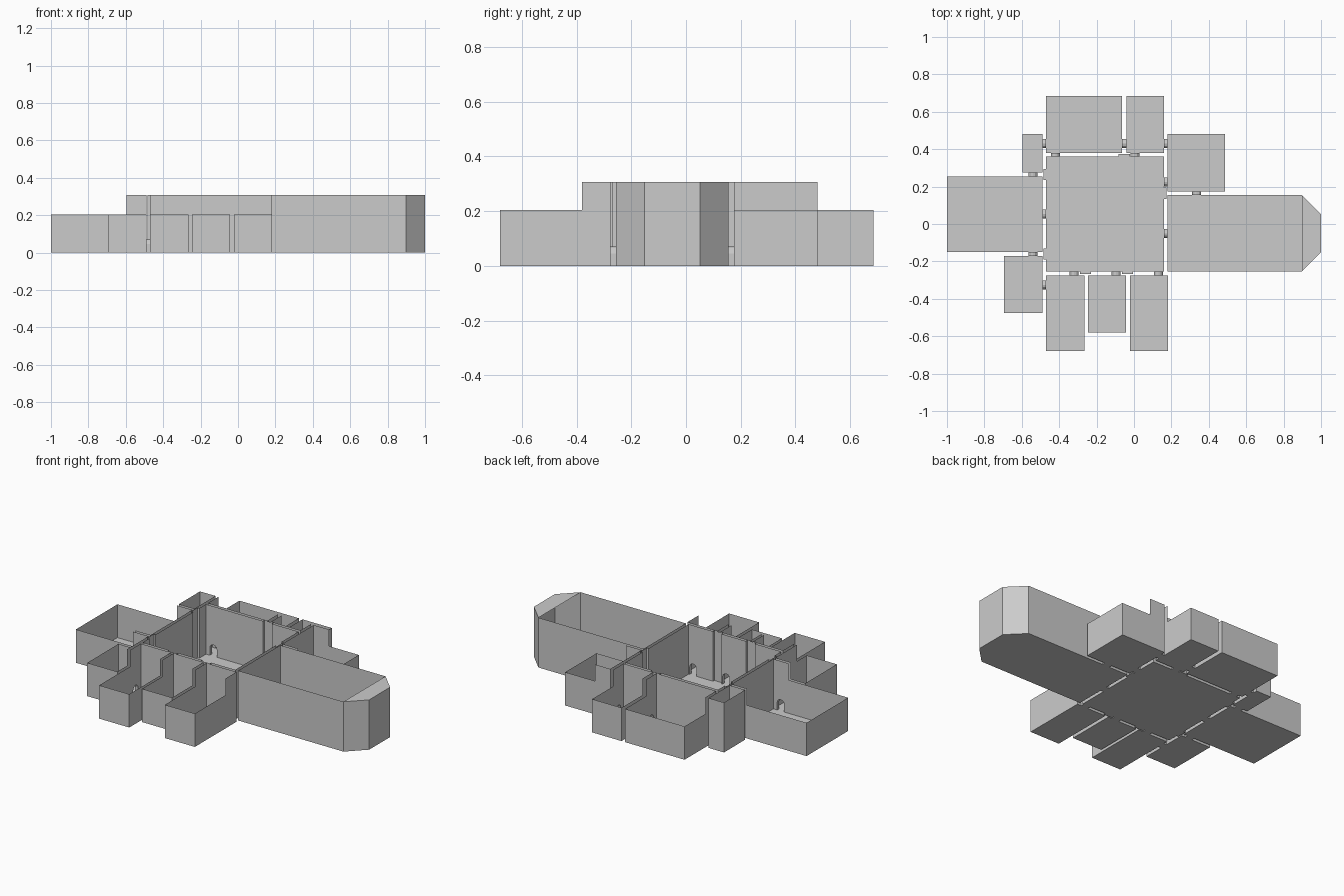
import bpy
import math

if "Cube" in bpy.data.objects:
    bpy.data.objects.remove(bpy.data.objects["Cube"])

LOW, TALL = 0.205, 0.307            # wall heights
TX, TY = (-0.595, 0.285), (-0.38, 0.48)   # zone around the hall where walls are tall
DOOR_R, DOOR_SPRING = 0.024, 0.046  # arched doorway half width and spring height
EPS = 1e-4

# Doorways: axis of passage, start, end, centre on the other axis
DOORS = [
    ('x', -0.49, -0.47, 0.43), ('x', -0.49, -0.47, 0.053), ('x', -0.49, -0.47, -0.325),
    ('x', 0.16, 0.18, 0.43), ('x', 0.16, 0.18, 0.225), ('x', 0.16, 0.18, -0.05),
    ('x', -0.065, -0.04, 0.43),
    ('y', 0.36, 0.38, -0.42), ('y', 0.36, 0.38, 0.005),
    ('y', 0.255, 0.275, -0.54), ('y', -0.17, -0.15, -0.54),
    ('y', -0.275, -0.255, -0.32), ('y', -0.275, -0.255, -0.095), ('y', -0.275, -0.255, 0.13),
    ('y', 0.155, 0.175, 0.335),
]


def arch(c):
    """Doorway outline as (along, height), left foot to right foot."""
    pts = [(c - DOOR_R, 0)]
    for i in range(7):
        a = math.pi * (1 - i / 6)
        pts.append((c + DOOR_R * math.cos(a), DOOR_SPRING + DOOR_R * math.sin(a)))
    return pts + [(c + DOOR_R, 0)]


def make(name, verts, faces):
    me = bpy.data.meshes.new(name)
    me.from_pydata(verts, [], faces)
    me.update()
    ob = bpy.data.objects.new(name, me)
    bpy.context.collection.objects.link(ob)
    return ob


def wall(p, q, all_tall):
    """Outline of one wall: floor line with arched openings, stepped top."""
    length = math.dist(p, q)
    d = ((q[0] - p[0]) / length, (q[1] - p[1]) / length)
    out = [(0, 0)]
    holes = []
    for axis, a0, a1, c in DOORS:
        n = 0 if axis == 'x' else 1       # coordinate that is constant on the wall
        if abs(d[n]) > EPS or not a0 - EPS < p[n] < a1 + EPS:
            continue
        s = (c - p[1 - n]) * d[1 - n]
        if DOOR_R < s < length - DOOR_R:
            holes.append(s)
    for s in sorted(holes):
        out += arch(s)
    out.append((length, 0))
    # split the top where it crosses the tall zone
    cuts = {0.0, length}
    for k, zone in enumerate((TX, TY)):
        for lim in zone:
            if abs(d[k]) > EPS:
                s = (lim - p[k]) / d[k]
                if EPS < s < length - EPS:
                    cuts.add(s)
    cuts = sorted(cuts)
    top = []
    for s0, s1 in zip(cuts, cuts[1:]):
        m = (s0 + s1) / 2
        x, y = p[0] + d[0] * m, p[1] + d[1] * m
        tall = all_tall or (TX[0] - EPS < x < TX[1] + EPS and TY[0] - EPS < y < TY[1] + EPS)
        h = TALL if tall else LOW
        if top and top[-1][1] == h:
            top.pop()
            top.append((s1, h))
        else:
            top += [(s0, h), (s1, h)]
    out += reversed(top)
    return [(p[0] + d[0] * s, p[1] + d[1] * s, z) for s, z in out]


def room(name, outline, all_tall=False):
    """Floor plus thin walls around a counter-clockwise outline."""
    verts = [(x, y, 0) for x, y in outline]
    faces = [list(range(len(verts)))]
    for p, q in zip(outline, outline[1:] + outline[:1]):
        w = wall(p, q, all_tall)
        faces.append(list(range(len(verts), len(verts) + len(w))))
        verts += w
    return make(name, verts, faces)


def rect(x0, x1, y0, y1):
    return [(x0, y0), (x1, y0), (x1, y1), (x0, y1)]


# Central hall with small wall jogs where neighbouring rooms meet
def side(start, axis, sign, centres, out):
    pts = [start]
    for c in centres:
        for along, off in ((-0.03, 0), (-0.03, 0.013), (0.03, 0.013), (0.03, 0)):
            v = c + along * sign
            pts.append((v, start[1] + out * off) if axis == 'x' else (start[0] + out * off, v))
    return pts


hall = (side((-0.47, -0.255), 'x', 1, [-0.26, -0.035], -1)
        + side((0.16, -0.255), 'y', 1, [0.165], 1)
        + side((0.16, 0.36), 'x', -1, [-0.052], 1)
        + side((-0.47, 0.36), 'y', -1, [0.265, -0.16], -1))
room("central_hall", hall, True)

# Side rooms
for name, r in {
    "west_room": (-1.0, -0.49, -0.15, 0.255),
    "northwest_closet": (-0.595, -0.49, 0.275, 0.48),
    "southwest_room": (-0.695, -0.49, -0.475, -0.17),
    "north_room_large": (-0.47, -0.065, 0.38, 0.685),
    "north_room_small": (-0.04, 0.16, 0.38, 0.685),
    "northeast_room": (0.18, 0.487, 0.175, 0.48),
    "south_room_left": (-0.47, -0.265, -0.68, -0.275),
    "south_room_middle": (-0.247, -0.043, -0.58, -0.275),
    "south_room_right": (-0.022, 0.182, -0.68, -0.275),
}.items():
    room(name, rect(*r))

# Long east room with chamfered end and its cap
apse = [(0.897, -0.255), (1.0, -0.152), (1.0, 0.052), (0.897, 0.155)]
room("east_room", [(0.18, -0.255)] + apse + [(0.18, 0.155)], True)
make("east_end_cap", [(x, y, TALL) for x, y in apse], [[0, 1, 2, 3]])

# Arched passages joining the rooms
for axis, a0, a1, c in DOORS:
    prof = arch(c)
    n = len(prof)
    verts = [(a, s, z) if axis == 'x' else (s, a, z) for a in (a0, a1) for s, z in prof]
    make("passage", verts, [[i, (i + 1) % n, n + (i + 1) % n, n + i] for i in range(n)])
